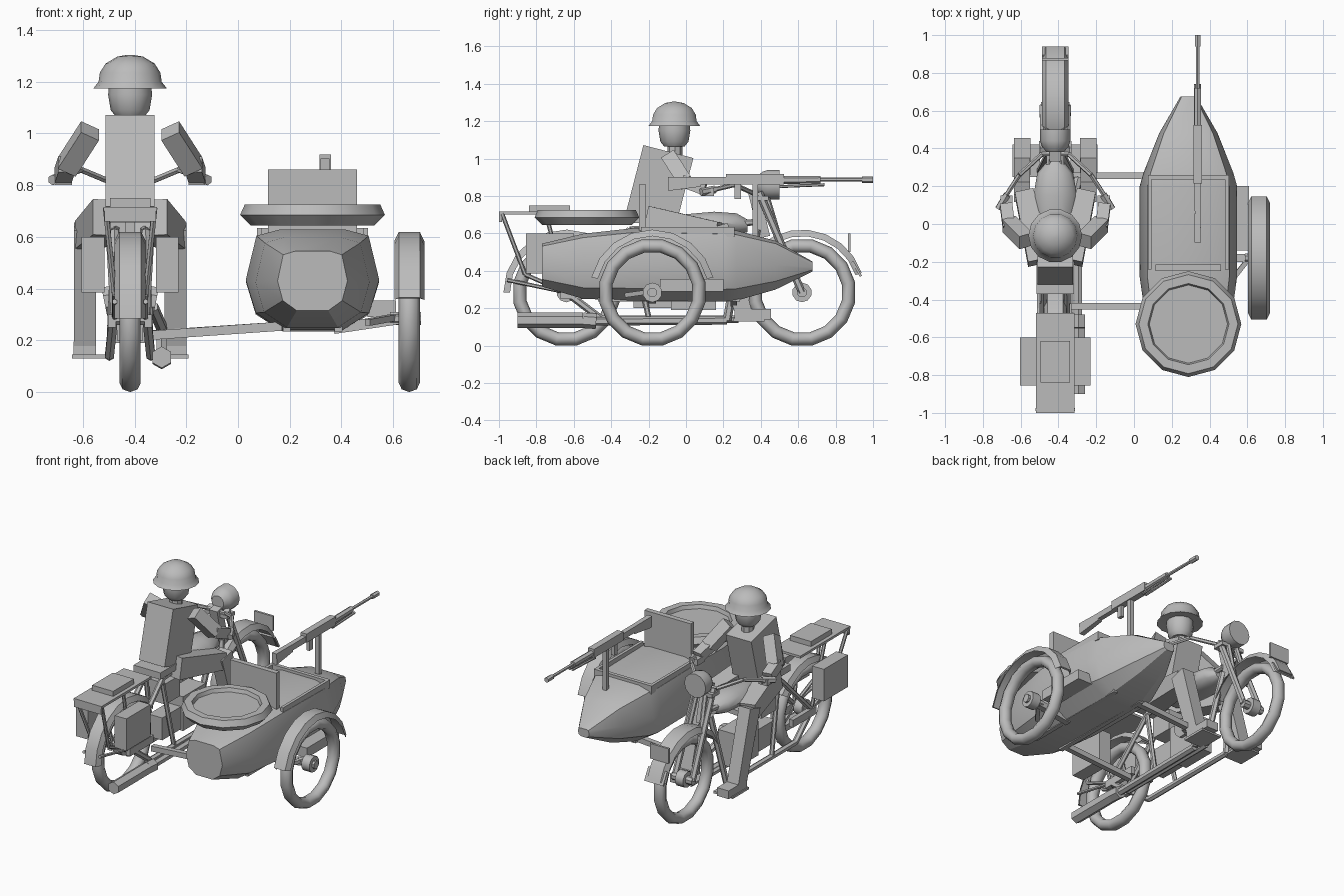
import bpy, bmesh, math
from mathutils import Vector, Matrix

if "Cube" in bpy.data.objects:
    bpy.data.objects.remove(bpy.data.objects["Cube"])

grey = bpy.data.materials.new("plain_grey")
grey.use_nodes = True
grey.diffuse_color = (0.5, 0.5, 0.5, 1)
grey.node_tree.nodes["Principled BSDF"].inputs["Base Color"].default_value = (0.5, 0.5, 0.5, 1)

BX = -0.417   # motorcycle centre line
SX = 0.288    # sidecar centre line


def finish(name, bm, smooth=0):
    bmesh.ops.recalc_face_normals(bm, faces=bm.faces)
    me = bpy.data.meshes.new(name)
    bm.to_mesh(me)
    bm.free()
    me.materials.append(grey)
    ob = bpy.data.objects.new(name, me)
    bpy.context.collection.objects.link(ob)
    if smooth:
        bpy.ops.object.select_all(action='DESELECT')
        ob.select_set(True)
        bpy.context.view_layer.objects.active = ob
        bpy.ops.object.shade_smooth_by_angle(angle=math.radians(smooth))
    return ob


def loft(name, rings, loop=False, smooth=0):
    """Skin closed rings of points; cap the ends unless looped."""
    bm = bmesh.new()
    vs = [[bm.verts.new(p) for p in r] for r in rings]
    n = len(vs[0])
    pairs = list(zip(vs, vs[1:])) + ([(vs[-1], vs[0])] if loop else [])
    for a, b in pairs:
        for i in range(n):
            bm.faces.new((a[i], a[(i + 1) % n], b[(i + 1) % n], b[i]))
    if not loop:
        bm.faces.new(vs[0])
        bm.faces.new(vs[-1])
    return finish(name, bm, smooth)


def box(name, x, y, z):
    c = [(x[0], y[0]), (x[1], y[0]), (x[1], y[1]), (x[0], y[1])]
    return loft(name, [[(a, b, h) for a, b in c] for h in z])


def beam(name, p, q, w, d, w2=None, d2=None, sides=4, smooth=0):
    """Bar from p to q: w is its width across x, d its depth."""
    p, q = Vector(p), Vector(q)
    t = (q - p).normalized()
    ref = Vector((0, 1, 0)) if abs(t.x) > 0.9 else Vector((1, 0, 0))
    u = (ref - t * ref.dot(t)).normalized()
    v = t.cross(u)
    k = 0.5 / math.cos(math.pi / sides)
    ring = lambda c, a, b: [c + u * a * k * math.cos(s) + v * b * k * math.sin(s)
                            for s in [math.tau * (i + 0.5) / sides for i in range(sides)]]
    return loft(name, [ring(p, w, d), ring(q, w2 or w, d2 or d)], smooth=smooth)


def rod(name, pts, r, sides=6):
    for i, (a, b) in enumerate(zip(pts, pts[1:])):
        beam(f"{name}_{i}" if len(pts) > 2 else name, a, b, 2 * r, 2 * r, sides=sides, smooth=40)


def turned(name, prof, centre, n=12, smooth=35):
    """Stack of circles about a vertical axis from (radius, height) pairs."""
    return loft(name, [[(centre[0] + r * math.cos(math.tau * i / n),
                         centre[1] + r * math.sin(math.tau * i / n), z)
                        for i in range(n)] for r, z in prof], smooth=smooth)


def around(x, y, z, r, deg):
    a = math.radians(deg)
    return (x, y + r * math.cos(a), z + r * math.sin(a))


def wheel(name, x, y, axle):
    sec = [(0.041 * math.cos(i * math.pi / 4), 0.036 * math.sin(i * math.pi / 4)) for i in range(8)]
    loft(name + "_tyre", [[around(x + a, y, .284, .253 + b, 11.25 + 22.5 * i) for a, b in sec]
                          for i in range(16)], loop=True, smooth=60)
    beam(name + "_hub", (x - .03, y, .284), (x + .03, y, .284), .1, .1, sides=10, smooth=40)
    rod(name + "_axle", [(x - .075, y, .284), (x + axle, y, .284)], .025, 8)


def fender(name, x, y, hw, a0, a1, r=.336, steps=8):
    sec = [(-hw, -.035), (-hw * .7, 0), (hw * .7, 0), (hw, -.035),
           (hw * .7, -.012), (-hw * .7, -.012)]
    loft(name, [[around(x + a, y, .284, r + b, a0 + (a1 - a0) * i / steps) for a, b in sec]
                for i in range(steps + 1)], smooth=25)


# Wheels and fenders
wheel("rear_wheel", BX, -.64, .075)
wheel("front_wheel", BX, .62, .075)
wheel("sidecar_wheel", .662, -.18, .045)
fender("rear_fender", BX, -.64, .06, 35, 180)
fender("front_fender", BX, .62, .07, 18, 150)
fender("sidecar_fender", .662, -.18, .058, 14, 166)
beam("front_mud_flap", (BX, .89, .45), (BX, .935, .37), .14, .012)
box("front_plate", (BX - .07, BX + .07), (.865, .88), (.5, .6))

# Sidecar hull: stations of y, half width, bottom, top
shape = [(.5, 1), (.84, .94), (1, .5), (.85, .17), (.45, 0)]
shape += [(-a, b) for a, b in reversed(shape)]
stations = [(-.77, .135, .315, .545), (-.55, .22, .25, .598), (-.28, .258, .24, .628),
            (.2, .258, .235, .62), (.27, .238, .24, .615), (.48, .155, .3, .56), (.675, .042, .395, .45)]
loft("sidecar_hull", [[(SX + a * w, y, lo + b * (hi - lo)) for a, b in shape]
                      for y, w, lo, hi in stations], smooth=30)
box("cockpit_front_rim", (SX - .215, SX + .215), (.235, .26), (.58, .635))
for s in (-1, 1):
    box("cockpit_side_rim", (SX + s * .205 - .01, SX + s * .205 + .01), (-.24, .25), (.58, .635))
box("sidecar_backrest", (.115, .46), (-.25, -.215), (.6, .86))

# Spare wheel lying on the tail
turned("spare_wheel", [(.24, .645), (.28, .685), (.262, .725), (.215, .725), (.207, .7)], (SX, -.53))

# Machine gun on its post
GX = .337
beam("gun_post", (GX, .37, .56), (GX, .37, .87), .03, .03)
beam("gun_stock", (GX, -.095, .865), (GX, .08, .875), .035, .075, .03, .05)
box("gun_grip_housing", (GX - .016, GX + .016), (.07, .23), (.86, .9))
box("gun_receiver", (GX - .022, GX + .022), (.215, .525), (.86, .918))
box("gun_pistol_grip", (GX - .012, GX + .012), (.26, .295), (.785, .86))
rod("gun_jacket", [(GX, .5, .885), (GX, .72, .887)], .018)
rod("gun_barrel", [(GX, .7, .887), (GX, .95, .887)], .009)
rod("gun_muzzle", [(GX, .94, .887), (GX, 1.0, .887)], .015)
for s in (-1, 1):
    rod("gun_folded_leg", [(GX + s * .012, .5, .85), (GX + s * .012, .74, .86)], .007)

# Sidecar chassis
for y, x0 in ((-.435, -.33), (.255, -.36)):
    beam("sidecar_cross_bar", (x0, y, .22), (.17, y, .255), .035, .035)
for s in (-1, 1):
    beam("sidecar_rail", (SX + s * .1, -.47, .25), (SX + s * .1, .29, .25), .03, .03)
beam("wheel_arm", (.37, -.18, .245), (.64, -.18, .285), .04, .04)
beam("wheel_brace", (.5, -.32, .27), (.61, -.18, .29), .025, .025)
box("sidecar_tool_box", (.5, .61), (-.14, .2), (.29, .355))

# Motorcycle frame, both sides
for s in (-1, 1):
    X = lambda d: BX + s * d
    rod("lower_frame", [(X(.065), -.64, .284), (X(.08), -.45, .14), (X(.08), .28, .14),
                        (X(.03), .38, .62)], .017)
    rod("upper_frame", [(X(.065), -.64, .284), (X(.06), -.3, .62), (X(.03), .38, .66)], .015)
    rod("seat_stay", [(X(.06), -.3, .62), (X(.08), -.2, .15)], .013)
    rod("fork_leg", [(X(.06), .39, .82), (X(.065), .62, .284)], .018)
    rod("fork_spring", [(X(.03), .43, .8), (X(.05), .52, .5)], .014)
    rod("rack_rear_leg", [(X(.095), -.985, .71), (X(.06), -.86, .38), (X(.06), -.64, .284)], .01)
    rod("rack_front_leg", [(X(.09), -.75, .71), (X(.065), -.64, .284)], .01)
    rod("fender_stay", [(X(.06), -.955, .35), (X(.06), -.64, .284)], .009)
    box("pannier", sorted((X(.1), X(.187))), (-.855, -.6), (.385, .6))
    rod("handlebar", [(X(0), .37, .81), (X(.07), .37, .81), (X(.19), .26, .86),
                      (X(.3), .09, .82)], .011)
    rod("hand_grip", [(X(.255), .155, .835), (X(.3), .08, .82)], .018)
    box("foot_board", sorted((X(.08), X(.225))), (.25, .42), (.13, .145))
    box("swing_arm", sorted((X(.055), X(.085))), (-.67, -.42), (.25, .3))
    beam("cylinder_head", (X(.05), .06, .36), (X(.1), .06, .35), .11, .11, sides=8)

# Engine, tank, seat and rack
box("engine_block", (BX - .065, BX + .065), (-.08, .16), (.19, .42))
box("gear_box", (BX - .05, BX + .05), (-.28, -.08), (.2, .35))
box("battery_box", (BX - .075, BX + .055), (-.25, -.1), (.43, .57))
loft("fuel_tank", [[(BX + w * math.cos(a), y, z + h * math.sin(a))
                    for a in [math.tau * i / 10 for i in range(10)]]
                   for y, w, z, h in ((-.12, .06, .645, .035), (.0, .1, .65, .055), (.15, .115, .655, .064),
                                      (.27, .095, .65, .06), (.33, .045, .64, .035))], smooth=45)
box("saddle", (BX - .1, BX + .1), (-.37, -.05), (.655, .7))
box("rack_top", (BX - .103, BX + .103), (-1, -.47), (.7, .716))
box("rack_pad", (BX - .078, BX + .078), (-.84, -.62), (.716, .75))
box("tail_plate", (BX - .1, BX + .1), (-1, -.985), (.66, .71))

# Steering head, headlight and exhaust
beam("steering_head", (BX, .36, .83), (BX, .42, .58), .06, .06)
box("fork_yoke", (BX - .085, BX + .085), (.36, .44), (.775, .8))
loft("headlight", [[(BX + r * math.cos(a), y, .86 + r * math.sin(a))
                    for a in [math.tau * i / 12 for i in range(12)]]
                   for y, r in ((.38, .045), (.41, .07), (.44, .08), (.5, .08))], smooth=35)
rod("exhaust_pipe", [(-.33, .09, .33), (-.295, .24, .25), (-.295, .22, .135), (-.295, -.5, .13)], .02)
rod("silencer", [(-.295, -.48, .13), (-.295, -.55, .135), (-.295, -.9, .135)], .036)

# Rider
tilt = Matrix.Translation((BX, -.14, .86)) @ Matrix.Rotation(math.radians(-14.5), 4, 'X')
torso = box("rider_torso", (-.095, .095), (-.138, .138), (-.183, .183))
torso.data.transform(tilt)
turned("rider_neck", [(.04, .98), (.04, 1.09)], (BX, -.06), 8)
turned("rider_head", [(.055, 1.065), (.075, 1.09), (.085, 1.15), (.08, 1.2)], (BX, -.062), 12, 50)
turned("helmet", [(.09, 1.18), (.142, 1.174), (.122, 1.2), (.117, 1.235), (.095, 1.27),
                  (.05, 1.297), (.01, 1.304)], (BX, -.062), 14, 40)
for s in (-1, 1):
    X = lambda d: BX + s * d
    beam("upper_arm", (X(.155), -.09, 1.01), (X(.245), .0, .87), .078, .08)
    beam("forearm", (X(.245), -.02, .88), (X(.26), .1, .835), .065, .065)
    box("hand", sorted((X(.225), X(.29))), (.08, .15), (.8, .84))
    beam("thigh", (X(.08), -.2, .675), (X(.165), .17, .605), .13, .14, .1, .11)
    beam("shin", (X(.175), .17, .64), (X(.175), .31, .17), .085, .11, .085, .09)
    box("boot", sorted((X(.132), X(.218))), (.26, .455), (.14, .195))
